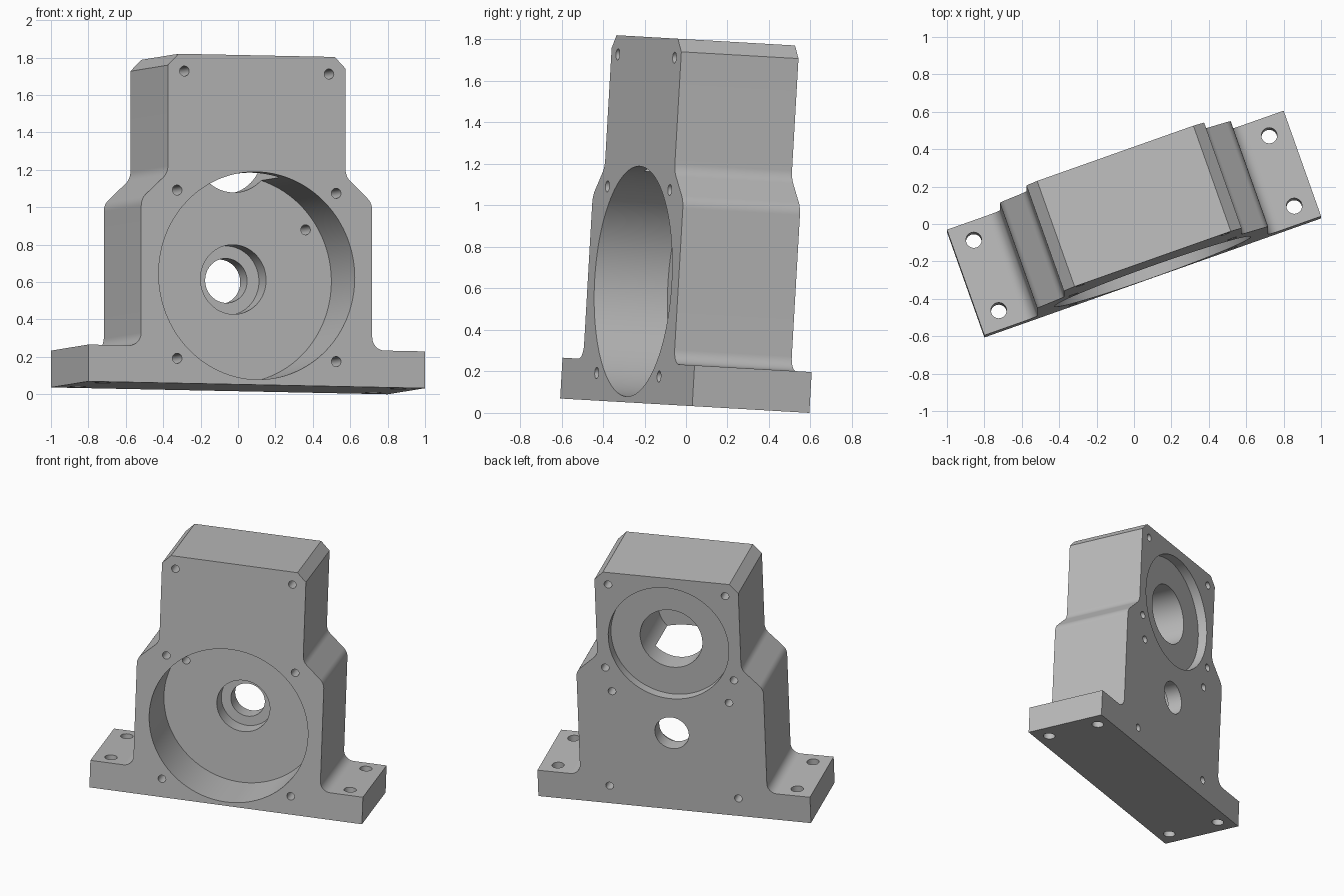
import bpy, bmesh, math
from mathutils import Matrix, Vector

cube = bpy.data.objects.get("Cube")
if cube:
    bpy.data.objects.remove(cube, do_unlink=True)

HALF = 0.3          # half depth of the casting
BORE_Z = 0.584      # axis of the large front pocket
UPPER_Z = 1.268     # axis of the upper rear seat

metal = bpy.data.materials.new("grey_metal")
metal.use_nodes = True
grey = (0.5, 0.5, 0.5, 1)
metal.diffuse_color = grey
metal.node_tree.nodes["Principled BSDF"].inputs["Base Color"].default_value = grey


def fillet(prev, corner, nxt, radius, steps=8):
    """Points of a round that replaces a profile corner."""
    p, c, n = Vector(prev), Vector(corner), Vector(nxt)
    a, b = (p - c).normalized(), (n - c).normalized()
    half = a.angle(b) / 2
    reach = radius / math.tan(half)
    centre = c + (a + b).normalized() * (radius / math.sin(half))
    start, end = c + a * reach - centre, c + b * reach - centre
    turn = start.angle(end)
    return [centre + (start * math.sin((1 - i / steps) * turn)
                      + end * math.sin(i / steps * turn)) / math.sin(turn)
            for i in range(steps + 1)]


# Right half of the outline: (x, z, corner radius)
outline = [(0.955, 0, 0), (0.955, 0.197, 0), (0.655, 0.197, 0.07),
           (0.655, 0.985, 0.085), (0.504, 1.125, 0.085),
           (0.504, 1.702, 0), (0.443, 1.764, 0)]
side = []
for i, (x, z, r) in enumerate(outline):
    if r:
        side += fillet(outline[i - 1][:2], (x, z), outline[i + 1][:2], r)
    else:
        side.append(Vector((x, z)))
loop = [(p.x, p.y) for p in side] + [(-p.x, p.y) for p in reversed(side)]

# Housing body extruded front to back
bm = bmesh.new()
face = bm.faces.new([bm.verts.new((x, -HALF, z)) for x, z in loop])
grown = bmesh.ops.extrude_face_region(bm, geom=[face])["geom"]
bmesh.ops.translate(bm, vec=(0, 2 * HALF, 0),
                    verts=[v for v in grown if isinstance(v, bmesh.types.BMVert)])
bmesh.ops.recalc_face_normals(bm, faces=bm.faces)
mesh = bpy.data.meshes.new("housing")
bm.to_mesh(mesh)
bm.free()
mesh.materials.append(metal)
housing = bpy.data.objects.new("housing", mesh)
bpy.context.collection.objects.link(housing)
bpy.context.view_layer.objects.active = housing
housing.select_set(True)


def drill(x, z, radius, y0, y1, sides=96):
    """Cut a round hole along y."""
    place = Matrix.Translation((x, (y0 + y1) / 2, z)) @ Matrix.Rotation(math.pi / 2, 4, 'X')
    cut(place, radius, y1 - y0, sides)


def cut(place, radius, length, sides):
    cbm = bmesh.new()
    bmesh.ops.create_cone(cbm, cap_ends=True, segments=sides, radius1=radius,
                          radius2=radius, depth=length, matrix=place)
    cmesh = bpy.data.meshes.new("cutter")
    cbm.to_mesh(cmesh)
    cbm.free()
    cmesh.materials.append(metal)
    cutter = bpy.data.objects.new("cutter", cmesh)
    cutter.hide_render = True
    bpy.context.collection.objects.link(cutter)
    mod = housing.modifiers.new("cut", 'BOOLEAN')
    mod.operation = 'DIFFERENCE'
    mod.solver = 'EXACT'
    mod.object = cutter
    bpy.ops.object.modifier_apply(modifier=mod.name)
    bpy.data.objects.remove(cutter, do_unlink=True)


# Front pocket, counterbore and shaft hole
drill(0, BORE_Z, 0.556, -0.4, 0.075, 128)
drill(0, BORE_Z, 0.186, 0, 0.19, 64)
drill(0, BORE_Z, 0.119, 0.1, 0.4, 64)

# Rear bearing seat and its blind bore, which breaks into the pocket
drill(0, UPPER_Z, 0.422, 0.23, 0.4)
drill(0, UPPER_Z, 0.218, -0.22, 0.35, 64)

for s in (-1, 1):
    # Cover screw holes around both bores
    for x, z in ((0.41, 1.672), (0.41, 0.858), (0.451, 1.034), (0.451, 0.133)):
        drill(s * x, z, 0.027, -0.4, 0.4, 24)
    # Mounting holes in the feet
    for y in (-0.2, 0.2):
        cut(Matrix.Translation((s * 0.838, y, 0.1)), 0.042, 0.4, 32)

# Final pose: turned and leaning slightly back
pose = (Matrix.Translation((0, -0.006, 0.0347))
        @ Matrix.Rotation(math.radians(-3.3), 4, 'X')
        @ Matrix.Rotation(math.radians(19.5), 4, 'Z'))
housing.data.transform(pose)
bpy.ops.object.shade_smooth_by_angle(angle=math.radians(25))
